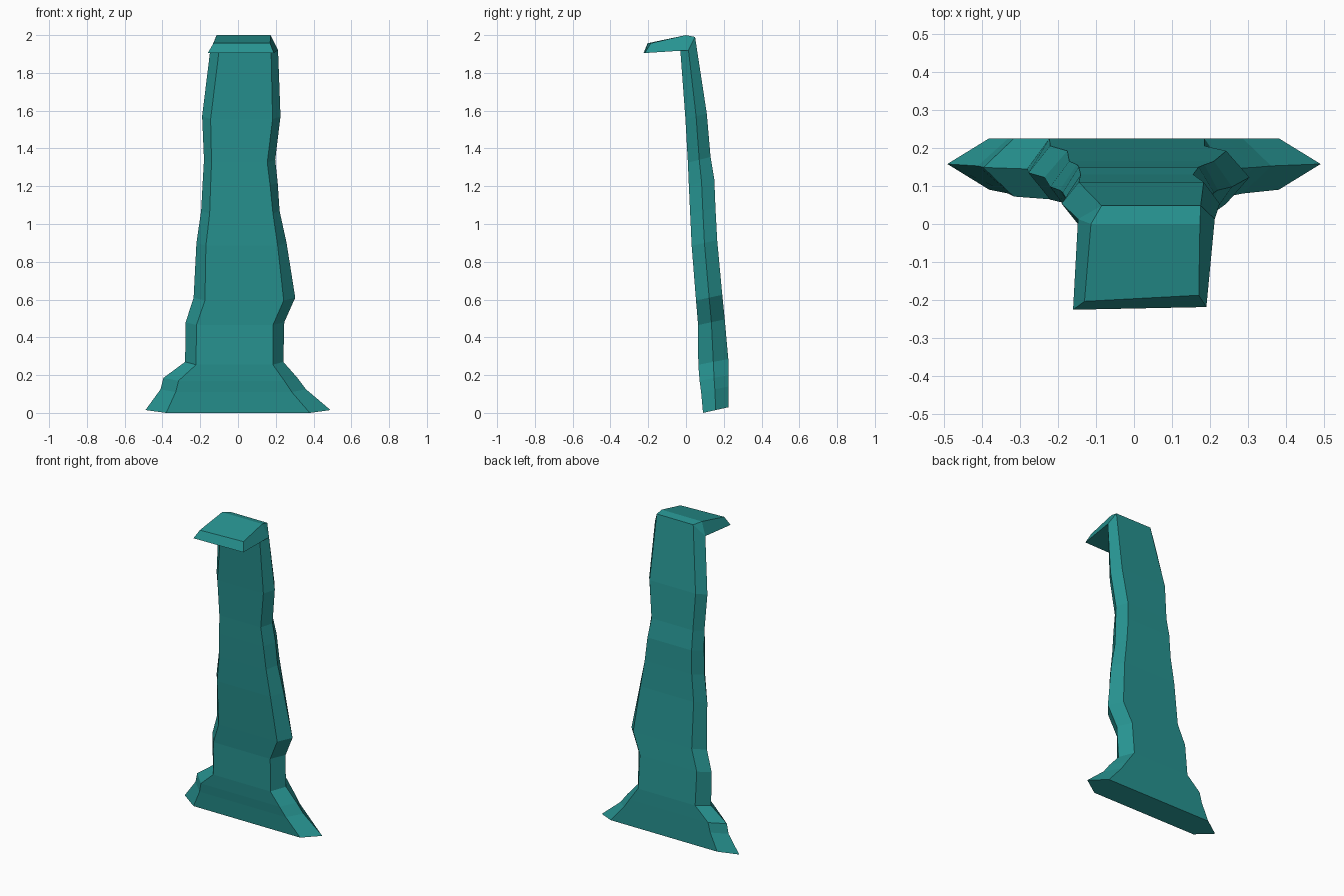
import bpy, bmesh

# Single flat colour
teal = bpy.data.materials.new("teal water")
teal.diffuse_color = (0.02, 0.29, 0.28, 1)

# Falling sheet levels: z, outer left, outer right, face left, face right, front y, back y
LEVELS = [
    (0.015, -0.49, 0.49, -0.38, 0.38, 0.09, 0.225),
    (0.125, -0.41, 0.36, -0.33, 0.285, 0.08, 0.225),
    (0.185, -0.395, 0.315, -0.315, 0.245, 0.072, 0.225),
    (0.27, -0.28, 0.24, -0.222, 0.185, 0.065, 0.224),
    (0.48, -0.277, 0.245, -0.22, 0.185, 0.064, 0.205),
    (0.61, -0.235, 0.303, -0.175, 0.242, 0.053, 0.192),
    (0.90, -0.22, 0.257, -0.17, 0.21, 0.03, 0.165),
    (1.07, -0.195, 0.22, -0.15, 0.185, 0.022, 0.156),
    (1.22, -0.187, 0.21, -0.145, 0.17, 0.015, 0.15),
    (1.34, -0.18, 0.197, -0.14, 0.155, 0.01, 0.13),
    (1.57, -0.19, 0.225, -0.145, 0.183, -0.003, 0.11),
]

bm = bmesh.new()


def ring(coords):
    return [bm.verts.new(c) for c in coords]


# Six-sided sections with pointed side edges, tilted slightly along the fall
rings = []
for z, ol, orr, il, ir, yf, yb in LEVELS:
    m = (yf + yb) / 2
    t = 0.015
    rings.append(ring([(il, yf, z - t), (ir, yf, z - t), (orr, m, z),
                       (ir, yb, z + t), (il, yb, z + t), (ol, m, z)]))

# Top section under the overhanging lip
rings.append(ring([(-0.10, -0.03, 1.92), (0.175, -0.03, 1.92), (0.212, 0.013, 1.92),
                   (0.175, 0.048, 1.99), (-0.085, 0.048, 1.99), (-0.147, 0.013, 1.92)]))
for a, b in zip(rings, rings[1:]):
    for i in range(6):
        j = (i + 1) % 6
        bm.faces.new((a[i], a[j], b[j], b[i]))
bm.faces.new(rings[0][::-1])

# Overhanging lip: crest, then bevelled tip
fl, fr, o_r, br, bl, o_l = rings[-1]
cl, cr = ring([(-0.113, 0.0, 2.0), (0.173, 0.0, 2.0)])
tl, tr = ring([(-0.13, -0.203, 1.957), (0.17, -0.187, 1.957)])
el, er = ring([(-0.16, -0.225, 1.905), (0.19, -0.218, 1.905)])
for f in ((bl, br, cr, cl), (cl, cr, tr, tl), (tl, tr, er, el),
          (o_r, br, cr), (o_l, bl, cl),
          (o_r, cr, tr, er), (o_l, cl, tl, el),
          (el, er, fr, fl), (er, o_r, fr), (el, o_l, fl)):
    bm.faces.new(f)

bmesh.ops.recalc_face_normals(bm, faces=bm.faces)
mesh = bpy.data.meshes.new("waterfall_sheet")
bm.to_mesh(mesh)
bm.free()
mesh.materials.append(teal)
obj = bpy.data.objects.new("waterfall_sheet", mesh)
bpy.context.collection.objects.link(obj)
